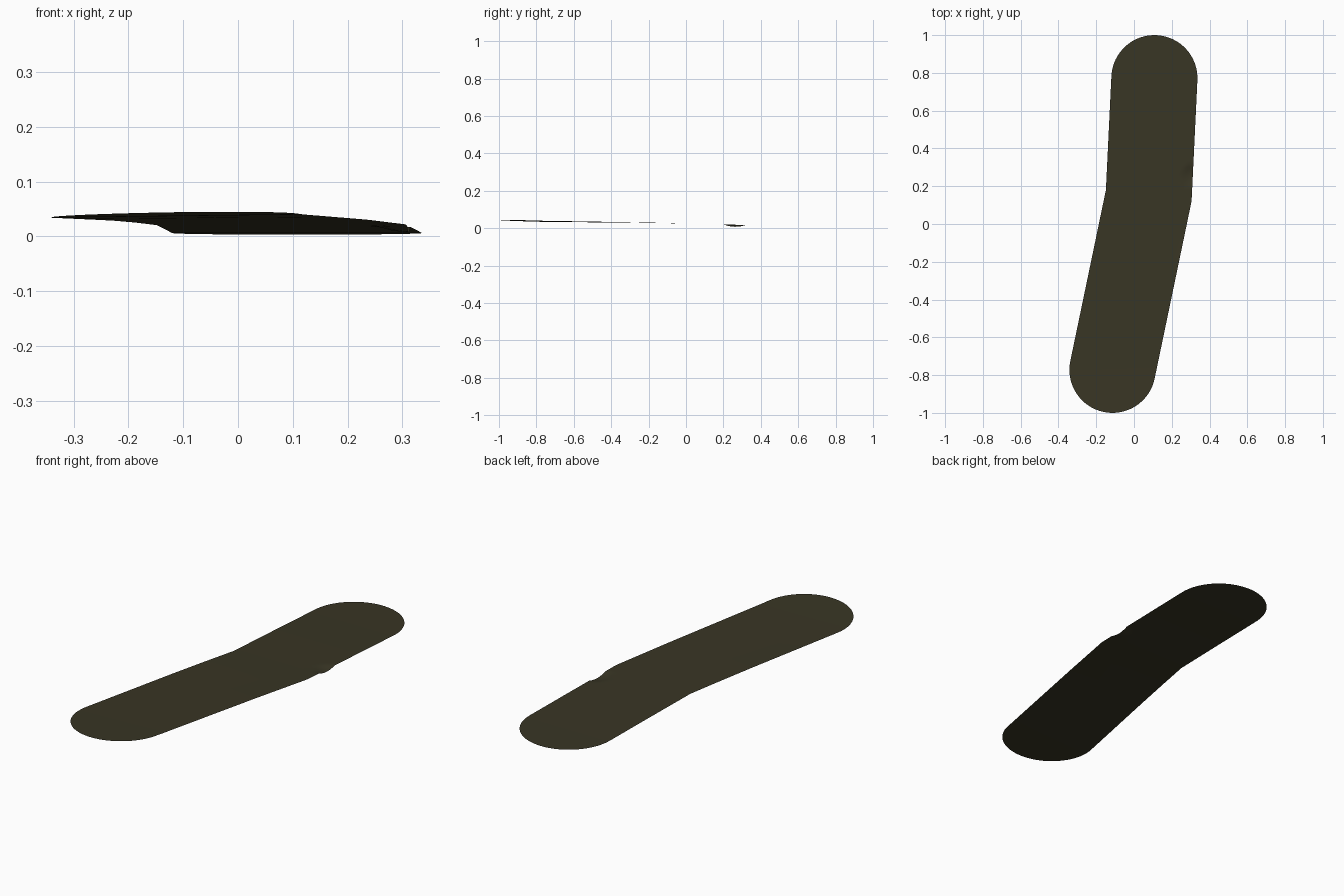
import bpy, bmesh, math
from mathutils import Vector

if "Cube" in bpy.data.objects:
    bpy.data.objects.remove(bpy.data.objects["Cube"])

R = 0.228
TOP, BEND, BOTTOM = Vector((0.108, 0.772)), Vector((0.078, 0.15)), Vector((-0.114, -0.772))

# height of the sheet along its length
PROFILE = [(-1, 0.044), (-0.77, 0.037), (-0.5, 0.033), (-0.2, 0.029), (0, 0.025),
           (0.2, 0.020), (0.5, 0.013), (0.77, 0.006), (1, 0.003)]


def height(x, y):
    y = max(-1, min(1, y))
    for (y0, z0), (y1, z1) in zip(PROFILE, PROFILE[1:]):
        if y <= y1:
            z = z0 + (z1 - z0) * (y - y0) / (y1 - y0)
            break
    # slight cross tilt at the front end
    z += 0.016 * (x + 0.114) * min(1, max(0, -y))
    # small hollow at the right edge
    d = math.hypot((x - 0.31) / 0.055, (y - 0.26) / 0.06)
    return z - 0.011 * max(0, 1 - d * d)


def cap(centre, away, n=32):
    """Half circle of points around the end of the strip, anticlockwise."""
    a0 = math.atan2(away.y, away.x) - math.pi / 2
    return [centre + R * Vector((math.cos(a0 + math.pi * i / n), math.sin(a0 + math.pi * i / n)))
            for i in range(n + 1)]


# corners of the bend, mitred between both directions
d1, d2 = (TOP - BEND).normalized(), (BEND - BOTTOM).normalized()
n1, n2 = Vector((-d1.y, d1.x)), Vector((-d2.y, d2.x))
m = (n1 + n2).normalized()
m *= R / m.dot(n1)
left, right = BEND + m, BEND - m

# two rounded halves joined at the bend
bm = bmesh.new()
bl, br = [bm.verts.new((p.x, p.y, 0)) for p in (left, right)]
for pts, ends in ((cap(TOP, d1), (bl, br)), (cap(BOTTOM, -d2), (br, bl))):
    bm.faces.new([bm.verts.new((p.x, p.y, 0)) for p in pts] + list(ends))

# cut into a grid, then drape to the height
for axis, lo, hi in ((0, -0.32, 0.32), (1, -0.98, 0.98)):
    step = 0.02
    for i in range(int(round((hi - lo) / step)) + 1):
        co, no = Vector((0, 0, 0)), Vector((0, 0, 0))
        co[axis], no[axis] = lo + i * step + 0.001, 1
        bmesh.ops.bisect_plane(bm, geom=bm.verts[:] + bm.edges[:] + bm.faces[:],
                               plane_co=co, plane_no=no)
bmesh.ops.triangulate(bm, faces=bm.faces[:])
for v in bm.verts:
    v.co.z = height(v.co.x, v.co.y)
for f in bm.faces:
    f.smooth = True
    f.normal_update()
    if f.normal.z < 0:
        f.normal_flip()

mesh = bpy.data.meshes.new("ground_strip")
bm.to_mesh(mesh)
bm.free()
mat = bpy.data.materials.new("dark olive")
mat.diffuse_color = (0.040, 0.036, 0.018, 1)
mat.use_nodes = True
mat.node_tree.nodes["Principled BSDF"].inputs["Base Color"].default_value = mat.diffuse_color
mesh.materials.append(mat)
bpy.context.collection.objects.link(bpy.data.objects.new("ground_strip", mesh))
